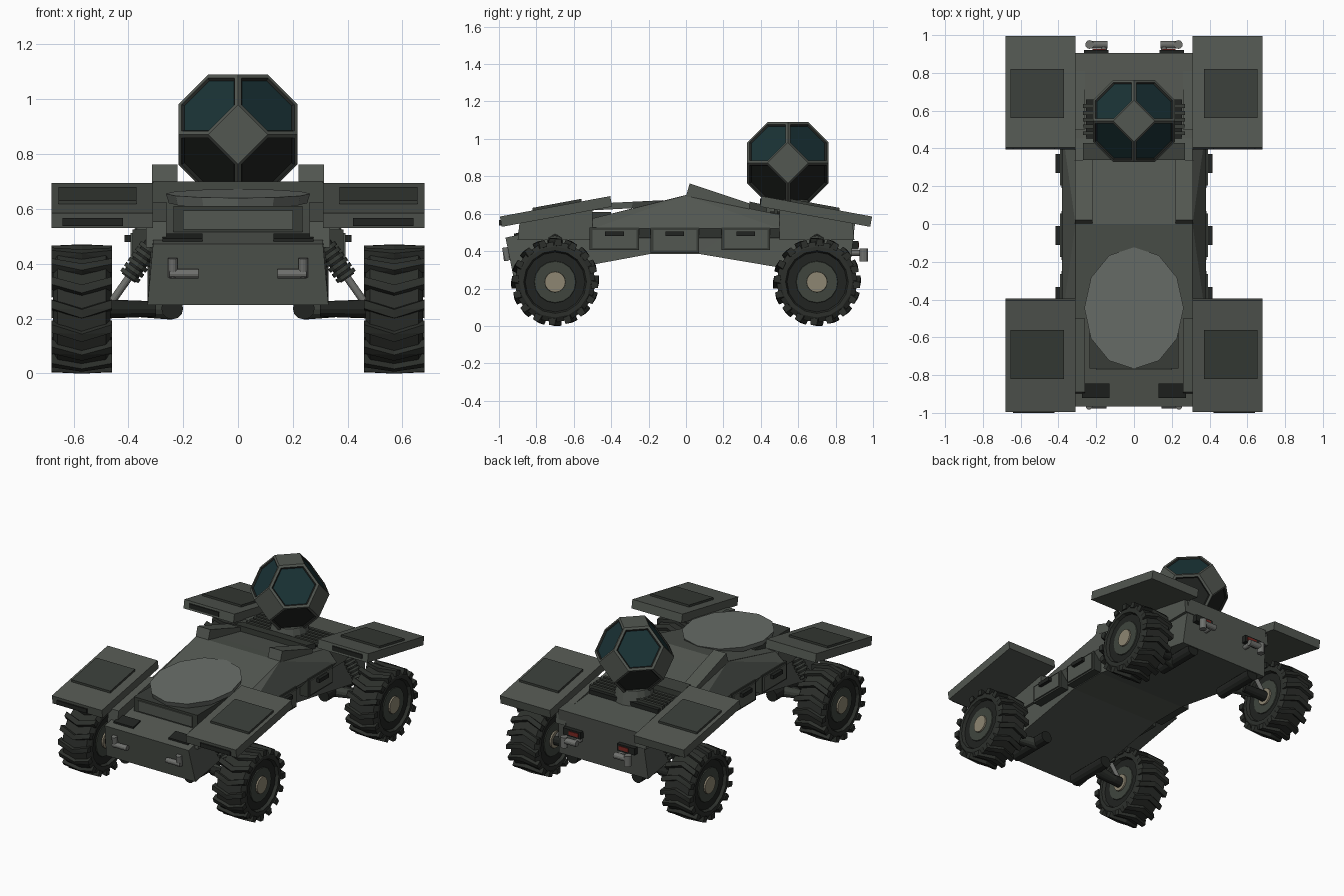
import bpy, bmesh
from math import sin, cos, pi, radians
from itertools import permutations
from mathutils import Vector

if "Cube" in bpy.data.objects:
    bpy.data.objects.remove(bpy.data.objects["Cube"])


def mat(name, r, g, b):
    m = bpy.data.materials.new(name)
    m.diffuse_color = (r, g, b, 1)
    m.use_nodes = True
    m.node_tree.nodes["Principled BSDF"].inputs["Base Color"].default_value = m.diffuse_color
    return m


BODY = mat("body_green", .085, .095, .082)
DARK = mat("dark_panel", .04, .046, .039)
BLACK = mat("black", .015, .017, .015)
TYRE = mat("tyre", .025, .028, .024)
RIM = mat("rim", .05, .06, .048)
TAN = mat("hub_tan", .27, .24, .17)
STEEL = mat("steel", .16, .165, .155)
PLATE = mat("plate_grey", .14, .155, .14)
GLASS = mat("glass", .01, .032, .036)
RED = mat("red", .2, .02, .015)


def finish(name, bm, *mats):
    bmesh.ops.recalc_face_normals(bm, faces=bm.faces)
    me = bpy.data.meshes.new(name)
    bm.to_mesh(me)
    bm.free()
    for m in mats:
        me.materials.append(m)
    ob = bpy.data.objects.new(name, me)
    bpy.context.collection.objects.link(ob)
    return ob


def add_hull(bm, pts):
    vs = [bm.verts.new(p) for p in pts]
    r = bmesh.ops.convex_hull(bm, input=vs)
    junk = {v for v in r["geom_interior"] + r["geom_unused"] if isinstance(v, bmesh.types.BMVert)}
    bmesh.ops.delete(bm, geom=list(junk), context='VERTS')


def hull(name, pts, m):
    bm = bmesh.new()
    add_hull(bm, pts)
    bmesh.ops.dissolve_limit(bm, angle_limit=radians(1), verts=bm.verts, edges=bm.edges)
    return finish(name, bm, m)


def prism(x0, x1, yz):
    return [(x, y, z) for x in (x0, x1) for y, z in yz]


def box(x0, x1, y0, y1, z0, z1):
    return prism(x0, x1, [(y0, z0), (y1, z0), (y1, z1), (y0, z1)])


def rod(name, a, b, r1, m, r2=None, n=12):
    a, b = Vector(a), Vector(b)
    bm = bmesh.new()
    q = (b - a).to_track_quat('Z', 'Y').to_matrix().to_4x4()
    q.translation = (a + b) / 2
    bmesh.ops.create_cone(bm, cap_ends=True, segments=n, radius1=r1, radius2=r1 if r2 is None else r2,
                          depth=(b - a).length, matrix=q)
    return finish(name, bm, m)


# main hull: side profile (y, z, half width) with arched belly
prof = [(-.92, .25, .33), (-.965, .472, .31), (-.5, .575, .31), (0, .70, .31), (.4, .61, .31),
        (.905, .56, .31), (.87, .25, .33), (.07, .385, .33), (-.19, .385, .33)]
bm = bmesh.new()
L = [bm.verts.new((-w, y, z)) for y, z, w in prof]
R = [bm.verts.new((w, y, z)) for y, z, w in prof]
for i in range(len(prof)):
    j = (i + 1) % len(prof)
    bm.faces.new((L[i], L[j], R[j], R[i]))
for side in (L, R):
    for f in ((0, 1, 2, 8), (2, 3, 7, 8), (3, 4, 7), (4, 5, 6, 7)):
        bm.faces.new([side[k] for k in f])
finish("main_hull", bm, BODY)

# flared middle section
hull("side_sponsons", [(s * x, y, z) for s in (-1, 1) for x, y, z in
     [(.31, -.5, .575), (.31, 0, .698), (.31, .4, .609), (.38, -.5, .52), (.38, .5, .52),
      (.31, .5, .595), (.34, -.5, .47), (.34, .5, .47)]], BODY)

# front plate on its box
hull("plate_box", box(-.235, .235, -.765, -.4, .5, .61), DARK)
hull("plate_box_face", box(-.2, .2, -.772, -.7, .525, .595), BODY)
pts = []
for i in range(12):
    a = i * pi / 6
    y = -.445 + .322 * cos(a)
    for k, dz in ((1, 0), (.96, -.035)):
        pts.append((.263 * k * sin(a), -.445 + .322 * k * cos(a), .672 + .05 * (y + .125) + dz))
hull("top_plate", pts, PLATE)

# turret base, rear deck box and louvres
hull("deck_box", prism(-.27, .27, [(.34, .57), (.34, .665), (.43, .645), (.43, .57)]), DARK)
hull("louvre_bed", box(-.255, .255, .45, .66, .56, .612), BLACK)
for i in range(5):
    y = .47 + i * .036
    hull("louvre_slat", box(-.27, .27, y, y + .02, .58, .63), DARK)
rod("turret_ring", (0, .545, .58), (0, .545, .675), .13, BODY, .11, 16)

# turret: truncated octahedron with inset hexagon panels
bm = bmesh.new()
k, c = .109, Vector((0, .545, .872))
pts = {(p[0], p[1], p[2]) for a in (-1, 1) for b in (-2, 2) for p in permutations((0, a, b))}
add_hull(bm, [Vector(p) * k + c for p in sorted(pts)])
bmesh.ops.dissolve_limit(bm, angle_limit=radians(1), verts=bm.verts, edges=bm.edges)
bmesh.ops.recalc_face_normals(bm, faces=bm.faces)
hexes = [f for f in bm.faces if len(f.verts) == 6]
for f in hexes:
    bmesh.ops.inset_individual(bm, faces=[f], thickness=.018, depth=0)
    r = bmesh.ops.inset_individual(bm, faces=[f], thickness=.008, depth=-.008)
    for g in r["faces"]:
        g.material_index = 2
    f.material_index = 1 if f.normal.z > 0 else 2
finish("turret", bm, BODY, GLASS, BLACK)


def wheel(s, y0):
    # tyre, rims and hub lathed about the axle, then chevron lugs
    prof = [(-.1, 0), (-.1, .055), (-.09, .056), (-.09, .11), (-.085, .112), (-.085, .16), (-.105, .168),
            (-.105, .19), (-.088, .217)]
    prof += [(-x, r) for x, r in reversed(prof)]
    mats = [2, 2, 1, 1, 3, 0, 0, 0, 0, 0, 0, 0, 3, 1, 1, 2, 2]
    cx, cz, n = s * .57, .235, 16

    def P(x, r, a):
        return (cx + x, y0 - r * cos(a), cz + r * sin(a))
    bm = bmesh.new()
    rings = [[bm.verts.new(P(x, max(r, .0005), 2 * pi * i / n)) for i in range(n)] for x, r in prof]
    for j in range(len(prof) - 1):
        for i in range(n):
            q = (i + 1) % n
            f = bm.faces.new((rings[j][i], rings[j][q], rings[j + 1][q], rings[j + 1][i]))
            f.material_index = mats[j]
    for i in range(n):
        a = 2 * pi * i / n
        for e in (-1, 1):
            w, d = .085, .15
            add_hull(bm, [P(x, r, a + o + t * w * g) for x, o, r0 in ((0, -d / 2, .236), (e * .11, d / 2, .231))
                          for r, g in ((.195, 1.2), (r0, .8)) for t in (-1, 1)])
    finish("wheel", bm, TYRE, RIM, TAN, BLACK)


for s in (-1, 1):
    # ridge blocks either side of the rear slope
    hull("ridge_block", prism(s * .22, s * .313, [(0, .695), (.02, .762), (.34, .655), (.34, .6), (.03, .66)]), BODY)
    # storage bins with latches
    for y0, y1, zb in ((-.515, -.25, .405), (-.19, .07, .39), (.19, .45, .405)):
        m = (y0 + y1) / 2
        hull("side_bin", box(s * .3, s * .385, y0, y1, zb, .525), DARK)
        hull("bin_lid", box(s * .38, s * .393, y0 + .015, y1 - .015, zb + .012, .513), BODY)
        hull("bin_latch", box(s * .39, s * .415, m - .05, m + .05, .48, .505), BLACK)
    # nose vents and tow hooks
    hull("nose_vent", prism(s * .13, s * .275, [(-.92, .47), (-.92, .493), (-.845, .51), (-.845, .48)]), BLACK)
    rod("front_hook_post", (s * .238, -.955, .35), (s * .238, -.965, .42), .018, STEEL)
    rod("front_hook_bar", (s * .25, -.96, .363), (s * .145, -.96, .363), .017, STEEL)
    # tail lamps and exhausts
    hull("tail_lamp_box", box(s * .135, s * .265, .87, .922, .41, .455), BLACK)
    hull("tail_lamp", box(s * .15, s * .22, .9, .926, .42, .445), RED)
    rod("exhaust_elbow", (s * .235, .95, .345), (s * .235, .95, .415), .023, STEEL)
    rod("exhaust_pipe", (s * .245, .95, .39), (s * .14, .95, .39), .02, STEEL)
    rod("exhaust_stub", (s * .16, .87, .39), (s * .16, .955, .39), .016, STEEL)

    for e in (-1, 1):
        Y = lambda y: y * -e
        # fender, raised panel, slot and mount
        top = lambda y, h=0: (Y(y), .585 + (y + .995) * .185 + h)
        hull("fender", prism(s * .31, s * .68, [(Y(-.985), .53), top(-.995), top(-.405), (Y(-.395), .638)]), BODY)
        hull("fender_panel", prism(s * .37, s * .655, [top(-.82, -.01), top(-.82, .014),
                                                       top(-.56, .014), top(-.56, -.01)]), DARK)
        if e < 0:
            hull("fender_slot", box(s * .42, s * .64, .395, .42, .65, .68), BLACK)
        else:
            hull("fender_slot", box(s * .42, s * .64, -1, -.97, .538, .566), BLACK)
        hull("fender_mount", prism(s * .26, s * .335, [(Y(-.9), .46), (Y(-.89), .555), (Y(-.5), .625),
                                                       (Y(-.5), .46)]), BODY)
        # wheel and suspension
        y = Y(-.7)
        wheel(s, y)
        rod("axle", (s * .3, y, .235), (s * .49, y, .235), .028, BLACK, .035)
        rod("lower_arm", (s * .24, Y(-.66), .232), (s * .46, y, .235), .036, DARK, .022)
        rod("arm_pivot", (s * .24, Y(-.86), .237), (s * .24, Y(-.56), .237), .04, BLACK)
        lo, hi = Vector((s * .46, y, .262)), Vector((s * .31, y, .475))
        rod("shock_rod", lo, hi, .014, STEEL)
        for i in range(6):
            t = .42 + i * .09
            rod("spring_coil", lo.lerp(hi, t), lo.lerp(hi, t + .06), .04, DARK)
        rod("spring_core", lo.lerp(hi, .4), hi, .03, BLACK)
